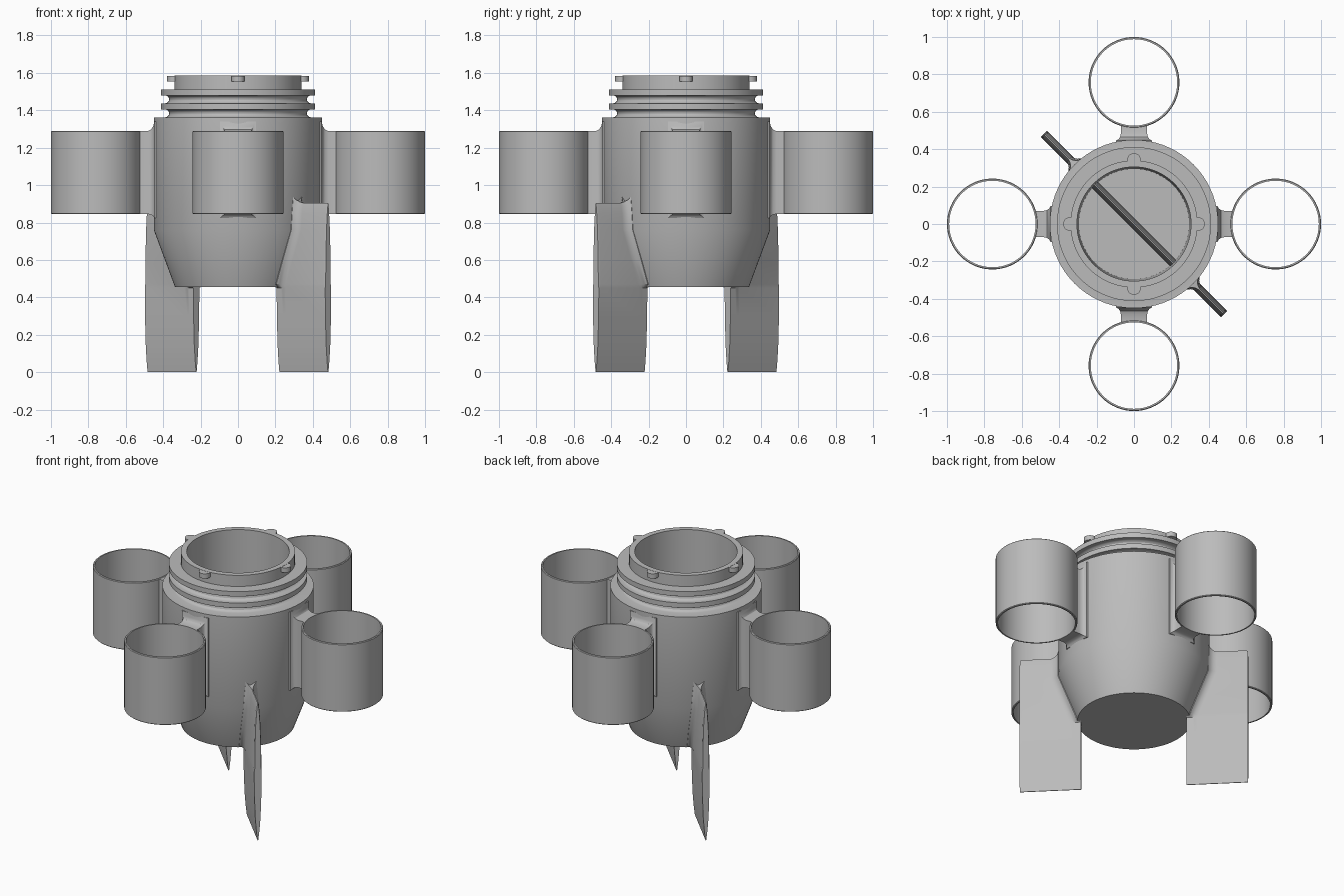
import bpy
import bmesh
import math
from mathutils import Matrix

if "Cube" in bpy.data.objects:
    bpy.data.objects.remove(bpy.data.objects["Cube"], do_unlink=True)

grey = bpy.data.materials.new("plain_grey")
grey.use_nodes = True
grey.diffuse_color = (0.5, 0.5, 0.5, 1)
grey.node_tree.nodes["Principled BSDF"].inputs["Base Color"].default_value = (0.5, 0.5, 0.5, 1)


def finish(name, bm, matrix=Matrix()):
    """Turn a bmesh into a named, shaded object."""
    bmesh.ops.remove_doubles(bm, verts=bm.verts, dist=1e-5)
    bmesh.ops.recalc_face_normals(bm, faces=bm.faces)
    bm.transform(matrix)
    mesh = bpy.data.meshes.new(name)
    bm.to_mesh(mesh)
    bm.free()
    mesh.materials.append(grey)
    obj = bpy.data.objects.new(name, mesh)
    bpy.context.collection.objects.link(obj)
    bpy.ops.object.select_all(action="DESELECT")
    obj.select_set(True)
    bpy.context.view_layer.objects.active = obj
    bpy.ops.object.shade_smooth_by_angle(angle=math.radians(30))
    return obj


def lathe(name, profile, steps=72, closed=False, matrix=Matrix()):
    """Spin a (radius, z) profile around the z axis."""
    bm = bmesh.new()
    verts = [bm.verts.new((r, 0, z)) for r, z in profile]
    edges = [bm.edges.new(pair) for pair in zip(verts, verts[1:])]
    if closed:
        edges.append(bm.edges.new((verts[-1], verts[0])))
    bmesh.ops.spin(bm, geom=verts + edges, axis=(0, 0, 1), cent=(0, 0, 0),
                   angle=math.tau, steps=steps)
    return finish(name, bm, matrix)


def loft(name, sections, matrix=Matrix()):
    """Skin equal closed loops of points and cap both ends."""
    bm = bmesh.new()
    loops = [[bm.verts.new(p) for p in loop] for loop in sections]
    count = len(loops[0])
    for a, b in zip(loops, loops[1:]):
        for i in range(count):
            j = (i + 1) % count
            bm.faces.new((a[i], a[j], b[j], b[i]))
    bm.faces.new(loops[0])
    bm.faces.new(loops[-1])
    return finish(name, bm, matrix)


def turn(degrees):
    return Matrix.Rotation(math.radians(degrees), 4, "Z")


# Main body: tapered base, rounded grooves, two flanges, collar and deep bore
BASE_Z, CONE_Z, BASE_R, BODY_R = 0.455, 0.76, 0.337, 0.45
profile = [(0, BASE_Z), (BASE_R, BASE_Z), (BODY_R, CONE_Z), (BODY_R, 1.362)]
for low in (1.362, 1.437):
    for k in range(7):
        a = math.pi * k / 6
        profile.append((0.39 - 0.022 * math.sin(a), low + 0.0215 * (1 - math.cos(a))))
    profile += [(0.412, low + 0.043), (0.412, low + 0.075)]
profile += [(0.34, 1.512), (0.34, 1.585), (0.305, 1.585), (0.295, 0.475), (0, 0.475)]
lathe("body", profile)

# Four thin open tubes with struts, and four locking pegs on the collar
tube = [(0.231, 0.845), (0.239, 0.845), (0.243, 0.849), (0.243, 1.286),
        (0.239, 1.29), (0.231, 1.29)]
# Strut stations: radius, half width, bottom, top
strut = [(0.40, 0.10, 0.82, 1.345), (0.447, 0.095, 0.825, 1.34), (0.453, 0.083, 0.835, 1.315),
         (0.465, 0.074, 0.842, 1.297), (0.485, 0.07, 0.846, 1.288), (0.526, 0.07, 0.846, 1.288)]
for side, angle in (("left", 0), ("back", 90), ("right", 180), ("front", 270)):
    spot = turn(angle)
    lathe(side + "_tube", tube, 64, True, spot @ Matrix.Translation((0.757, 0, 0)))
    loft(side + "_strut",
         [[(r, -w, lo), (r, w, lo), (r, w, hi), (r, -w, hi)] for r, w, lo, hi in strut], spot)
    lathe(side + "_peg", [(0, 1.553), (0.036, 1.553), (0.036, 1.584), (0, 1.584)], 24,
          matrix=spot @ Matrix.Translation((0.343, 0, 0)))

# Blade thickness by height: height, half thickness
blade = [(0, 0.002), (0.06, 0.009), (0.15, 0.016), (0.3, 0.021), (0.45, 0.023), (0.47, 0.023),
         (0.6, 0.022), (CONE_Z, 0.017), (0.85, 0.011), (0.89, 0.007), (0.905, 0.003)]


def fin_row(z, half):
    """One horizontal slice of a fin, blended into the body where they meet."""
    wall = BODY_R - (BODY_R - BASE_R) * max(0, min(1, (CONE_Z - z) / (CONE_Z - BASE_Z)))
    blend = 1 if z > BASE_Z else 0
    right = []
    for r, extra in ((0.315, 0.035), (wall, 0.03), (wall + 0.01, 0.016),
                     (wall + 0.025, 0.006), (wall + 0.045, 0), (0.67, 0), (0.682, -0.004)):
        lift = extra if z > 0.9 else 0
        right.append((r, max(0.001, half + extra * blend), z + lift))
    return right + [(r, -w, h) for r, w, h in reversed(right)]


for name, angle in (("front_fin", -45), ("back_fin", 135)):
    loft(name, [fin_row(z, half) for z, half in blade], turn(angle))

# Web joining both fins across the bore
loft("inner_web", [[(-0.31, -w, z), (0.31, -w, z), (0.31, w, z), (-0.31, w, z)]
                   for z, w in blade if z > 0.46], turn(-45))
